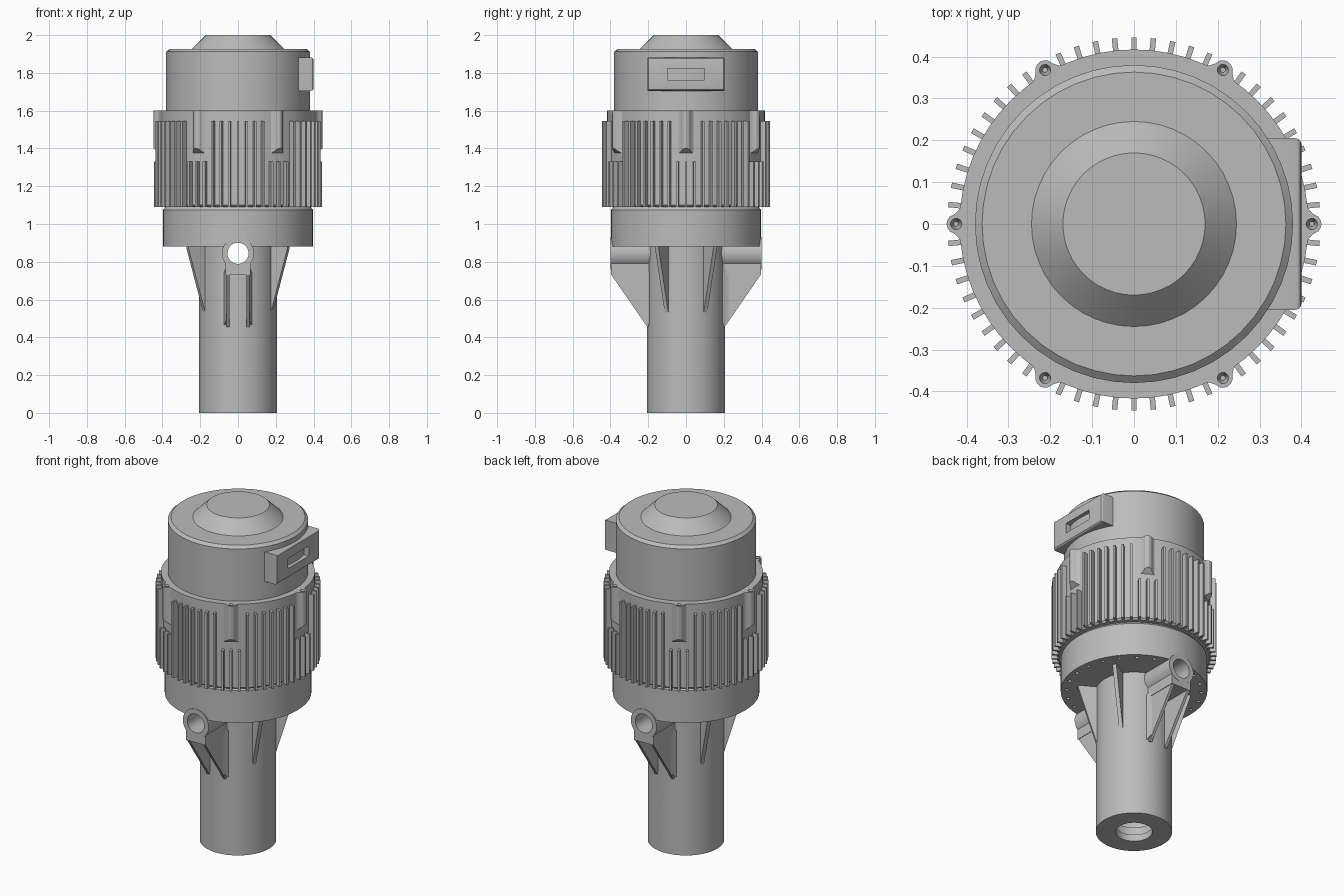
import bpy, bmesh, math
from mathutils import Matrix, Vector

cube = bpy.data.objects.get("Cube")
if cube:
    bpy.data.objects.remove(cube, do_unlink=True)

grey = bpy.data.materials.new("metal grey")
grey.use_nodes = True
colour = (0.5, 0.5, 0.5, 1)
grey.diffuse_color = colour
grey.node_tree.nodes["Principled BSDF"].inputs["Base Color"].default_value = colour


def finish(name, bm):
    bmesh.ops.recalc_face_normals(bm, faces=bm.faces)
    mesh = bpy.data.meshes.new(name)
    bm.to_mesh(mesh)
    bm.free()
    mesh.materials.append(grey)
    obj = bpy.data.objects.new(name, mesh)
    bpy.context.collection.objects.link(obj)
    return obj


def select(obj):
    bpy.ops.object.select_all(action='DESELECT')
    obj.select_set(True)
    bpy.context.view_layer.objects.active = obj


def smooth(obj):
    select(obj)
    bpy.ops.object.shade_smooth_by_angle(angle=math.radians(25))


def lathe(name, profile, steps=64):
    """Spin a closed (radius, height) outline about z."""
    bm = bmesh.new()
    verts = [bm.verts.new((r, 0, z)) for r, z in profile]
    edges = [bm.edges.new((a, b)) for a, b in zip(verts, verts[1:])]
    bmesh.ops.spin(bm, geom=verts + edges, axis=(0, 0, 1), cent=(0, 0, 0),
                   angle=math.tau, steps=steps, use_merge=True)
    bmesh.ops.remove_doubles(bm, verts=bm.verts, dist=1e-5)
    return finish(name, bm)


def add_prism(bm, points, offset):
    """Extrude a flat outline of 3D points along an offset."""
    face = bm.faces.new([bm.verts.new(p) for p in points])
    out = bmesh.ops.extrude_face_region(bm, geom=[face])
    verts = [v for v in out["geom"] if isinstance(v, bmesh.types.BMVert)]
    bmesh.ops.translate(bm, verts=verts, vec=offset)
    return list(face.verts) + verts


def add_box(bm, low, high, turn=0):
    low, high = Vector(low), Vector(high)
    place = (Matrix.Rotation(turn, 4, 'Z') @ Matrix.Translation((low + high) / 2)
             @ Matrix.Diagonal((*(high - low), 1)))
    return bmesh.ops.create_cube(bm, size=1, matrix=place)["verts"]


def add_rod(bm, radius, depth, place, sides=32, tip=None):
    bmesh.ops.create_cone(bm, cap_ends=True, segments=sides, radius1=radius,
                          radius2=radius if tip is None else tip, depth=depth, matrix=place)


def boolean(obj, cutter, operation='DIFFERENCE'):
    mod = obj.modifiers.new("boolean", 'BOOLEAN')
    mod.object, mod.operation, mod.solver = cutter, operation, 'EXACT'
    select(obj)
    bpy.ops.object.modifier_apply(modifier=mod.name)


def spin_z(degrees):
    return Matrix.Rotation(math.radians(degrees), 4, 'Z')


along_y = Matrix.Rotation(math.pi / 2, 4, 'X')

# Lower tube and collar, with a stepped bore
body = lathe("tube_and_collar", [
    (0, 0.94), (0.13, 0.94), (0.13, 0.09), (0.11, 0.09), (0.11, 0.04), (0.1, 0.04),
    (0.1, 0), (0.207, 0), (0.207, 0.88), (0.397, 0.88), (0.397, 1.075),
    (0.385, 1.09), (0.385, 1.12), (0, 1.12)])

# Bolt holes under the collar
bm = bmesh.new()
for i in range(24):
    add_rod(bm, 0.01, 0.06, spin_z(i * 15 + 7.5) @ Matrix.Translation((0.365, 0, 0.88)), 12)
bolt_cutter = finish("bolt_hole_cutter", bm)
boolean(body, bolt_cutter)

# Front and back lugs
bm = bmesh.new()
for side in (-1, 1):
    add_rod(bm, 0.085, 0.23, Matrix.Translation((0, side * 0.284, 0.845)) @ along_y, 40)
lugs = finish("lug_rings", bm)
bm = bmesh.new()
for side in (-1, 1):
    add_box(bm, (-0.065, min(side * 0.17, side * 0.398), 0.73),
            (0.065, max(side * 0.17, side * 0.398), 0.845))
lug_blocks = finish("lug_blocks", bm)
boolean(lugs, lug_blocks, 'UNION')

# Cross hole through both lugs and the tube
bm = bmesh.new()
add_rod(bm, 0.056, 1, Matrix.Translation((0, 0, 0.845)) @ along_y, 40)
cross_cutter = finish("cross_hole_cutter", bm)
boolean(body, cross_cutter)
boolean(lugs, cross_cutter)

# Paired gussets below each lug, flaring at their feet
bm = bmesh.new()
for side in (-1, 1):
    for hand in (-1, 1):
        outline = [(0.17, 0.76), (0.398, 0.76), (0.398, 0.735), (0.205, 0.455), (0.17, 0.455)]
        add_prism(bm, [(hand * 0.045, side * y, z) for y, z in outline], (hand * 0.017, 0, 0))
        foot = [(0.045, 0.18), (0.045, 0.225), (0.062, 0.225), (0.078, 0.18)]
        add_prism(bm, [(hand * x, side * y, 0.455 + max(0, y - 0.2) * 1.45) for x, y in foot],
                  (0, 0, 0.28))
finish("lug_gussets", bm)

# Four slim ribs bracing the tube
bm = bmesh.new()
for angle in (30, 150, 210, 330):
    outline = [(0.18, 0.89), (0.31, 0.89), (0.31, 0.875), (0.206, 0.53), (0.18, 0.53)]
    verts = add_prism(bm, [(r, -0.011, z) for r, z in outline], (0, 0.022, 0))
    bmesh.ops.transform(bm, matrix=spin_z(angle), verts=verts)
finish("tube_ribs", bm)

# Finned housing core
housing = lathe("housing", [(0, 1.09), (0.407, 1.09), (0.417, 1.1), (0.417, 1.6), (0, 1.6)])

# Cooling fins, short below the screw bosses
bm = bmesh.new()
for i in range(60):
    top = 1.33 if i % 10 in (0, 1, 9) else 1.545
    add_box(bm, (0.405, -0.0065, 1.09), (0.446, 0.0065, top), math.radians(i * 6))
finish("cooling_fins", bm)

# Six screw bosses with sloping undersides
bm = bmesh.new()
half = [(0.39, 0.05), (0.412, 0.043), (0.419, 0.033), (0.43, 0.023), (0.44, 0.018), (0.446, 0.009)]
outline = half + [(0.448, 0)] + [(r, -y) for r, y in reversed(half)]
for i in range(6):
    verts = add_prism(bm, [(r, y, 1.6) for r, y in outline], (0, 0, -0.2))
    for v in verts:
        if v.co.z < 1.5:
            v.co.z = 1.375 + (v.co.x - 0.415) * 0.8
    bmesh.ops.transform(bm, matrix=spin_z(i * 60), verts=verts)
bosses = finish("screw_bosses", bm)

# Countersunk screw holes
bm = bmesh.new()
for i in range(6):
    add_rod(bm, 0.006, 0.04, spin_z(i * 60) @ Matrix.Translation((0.425, 0, 1.59)), 16, 0.016)
screw_cutter = finish("screw_hole_cutter", bm)
boolean(bosses, screw_cutter)
boolean(housing, screw_cutter)

# Cap with chamfered rim and raised cone
cap = lathe("cap", [(0, 1.58), (0.38, 1.58), (0.38, 1.912), (0.363, 1.927),
                    (0.245, 1.927), (0.17, 2.0), (0, 2.0)], 48)

# Connector box with a recessed window on the left side
bm = bmesh.new()
add_box(bm, (0.28, -0.205, 1.705), (0.4, 0.205, 1.882))
outer = [e for e in bm.edges if all(v.co.x > 0.39 for v in e.verts)]
bmesh.ops.bevel(bm, geom=outer, offset=0.014, segments=3, profile=0.5, affect='EDGES')
connector = finish("connector_box", bm)
bm = bmesh.new()
add_box(bm, (0.34, -0.098, 1.763), (0.45, 0.098, 1.823))
window_cutter = finish("window_cutter", bm)
boolean(connector, window_cutter)

for cutter in (bolt_cutter, lug_blocks, cross_cutter, screw_cutter, window_cutter):
    bpy.data.objects.remove(cutter, do_unlink=True)
for part in (body, lugs, housing, bosses, cap, connector):
    smooth(part)
